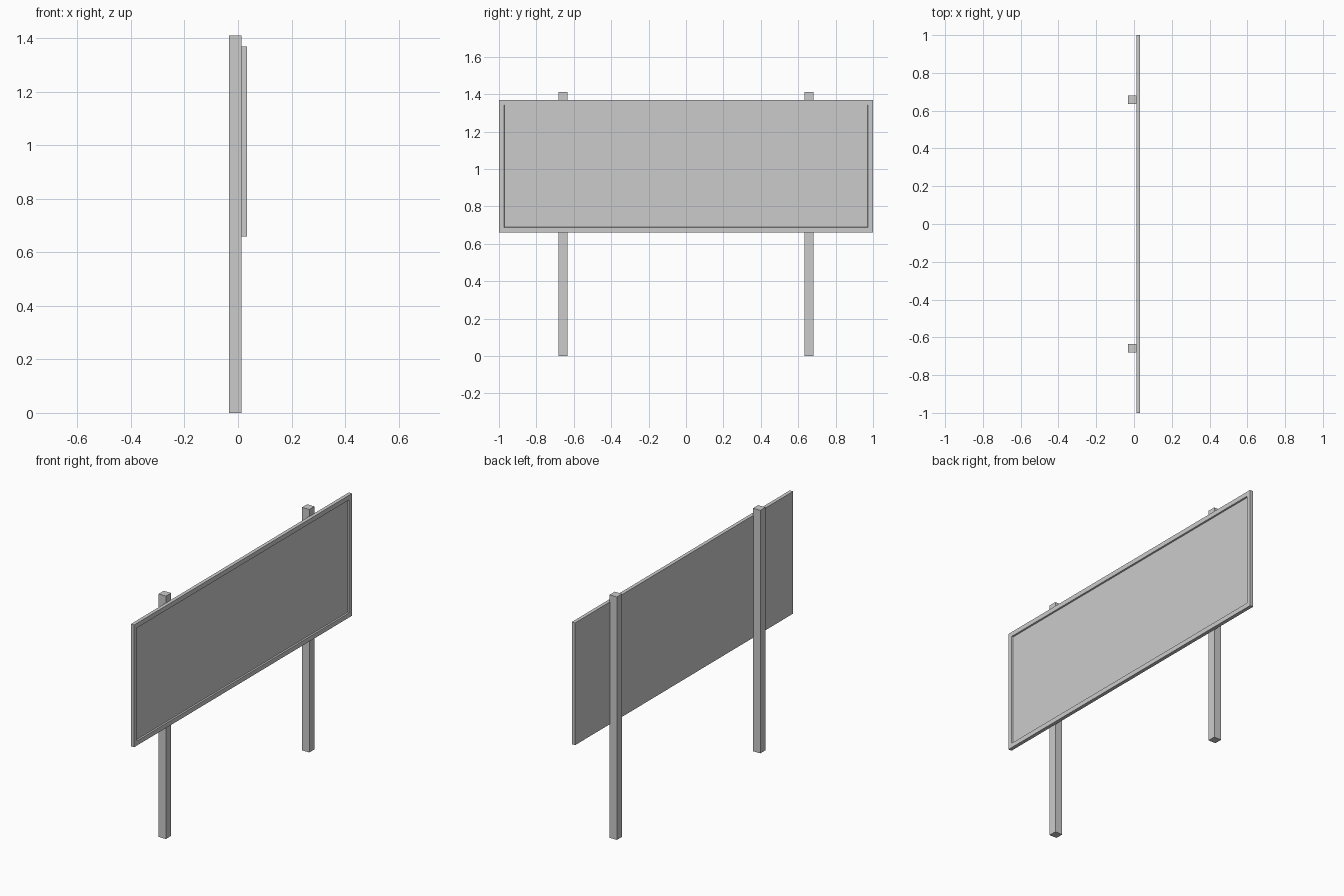
import bpy, bmesh
from mathutils import Vector

if "Cube" in bpy.data.objects:
    bpy.data.objects.remove(bpy.data.objects["Cube"])


def box_bmesh(lo, hi):
    bm = bmesh.new()
    bmesh.ops.create_cube(bm, size=1)
    lo, hi = Vector(lo), Vector(hi)
    bmesh.ops.scale(bm, vec=hi - lo, verts=bm.verts)
    bmesh.ops.translate(bm, vec=(lo + hi) / 2, verts=bm.verts)
    return bm


def finish(bm, name):
    bm.normal_update()
    mesh = bpy.data.meshes.new(name)
    bm.to_mesh(mesh)
    bm.free()
    obj = bpy.data.objects.new(name, mesh)
    bpy.context.collection.objects.link(obj)
    return obj


# Two square posts standing behind the board
HALF_DEPTH, BACK, POST = 0.033, 0.012, 0.047
for name, y in (("left_post", -0.658), ("right_post", 0.658)):
    finish(box_bmesh((-HALF_DEPTH, y - POST / 2, 0),
                     (-HALF_DEPTH + POST, y + POST / 2, 1.411)), name)

# Sign board: slab with a raised rim around a shallow recessed panel
bm = box_bmesh((BACK, -1, 0.66), (HALF_DEPTH, 1, 1.37))
bm.normal_update()
front = max(bm.faces, key=lambda f: f.calc_center_median().x)
bmesh.ops.inset_region(bm, faces=[front], thickness=0.038)
bmesh.ops.inset_region(bm, faces=[front], thickness=0.003, depth=-0.008)
finish(bm, "sign_board")
